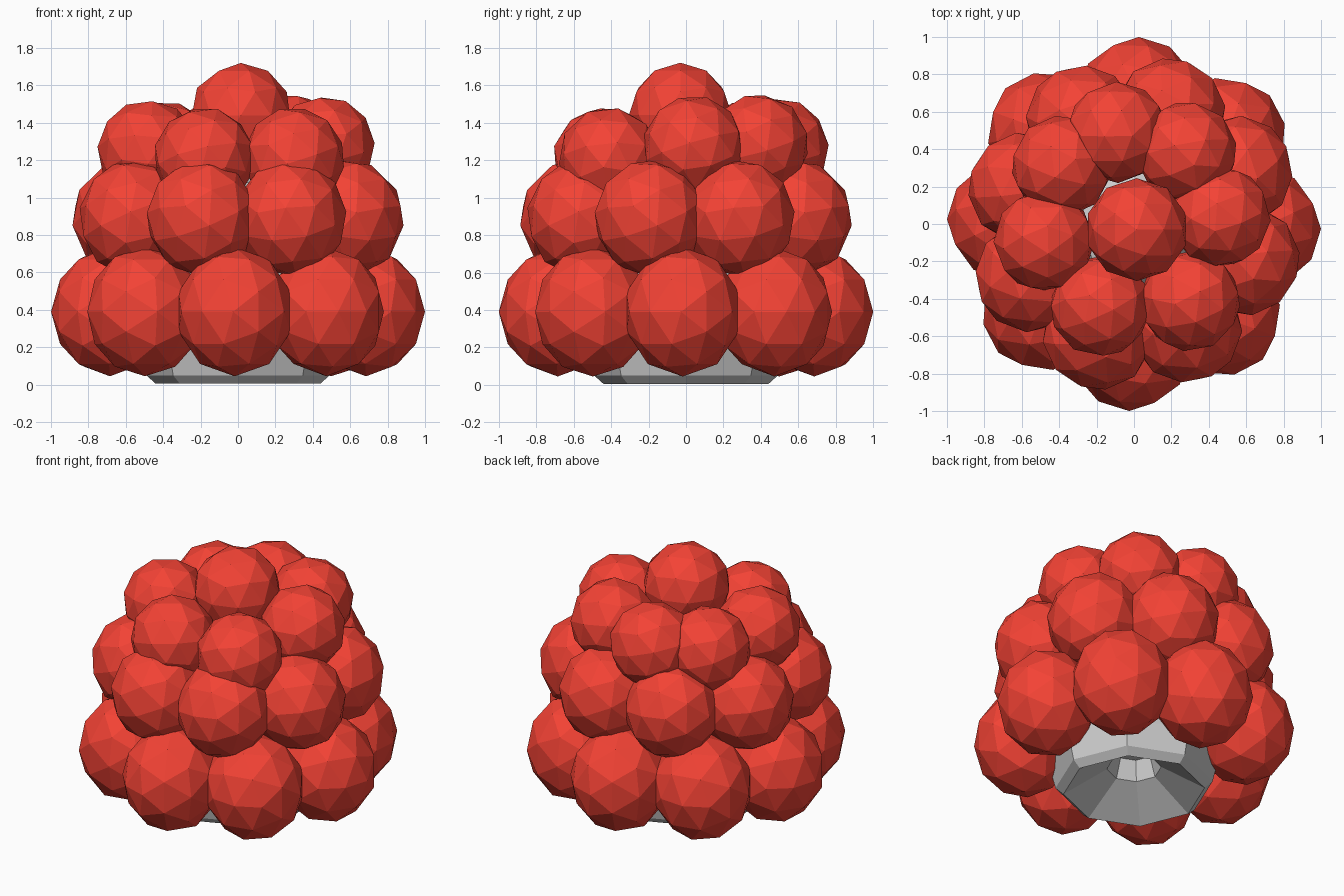
import bpy, bmesh
from math import sin, cos, pi, radians
from mathutils import Vector, Matrix

if "Cube" in bpy.data.objects:
    bpy.data.objects.remove(bpy.data.objects["Cube"])

red = bpy.data.materials.new("berry_red")
red.diffuse_color = (0.9, 0.055, 0.035, 1)
red.use_nodes = True
red.node_tree.nodes["Principled BSDF"].inputs["Base Color"].default_value = red.diffuse_color


def to_object(bm, name, mat=None):
    mesh = bpy.data.meshes.new(name)
    bm.to_mesh(mesh)
    bm.free()
    obj = bpy.data.objects.new(name, mesh)
    bpy.context.collection.objects.link(obj)
    if mat:
        mesh.materials.append(mat)
    return obj


def drupelet(name, pos, r, height, tilt):
    """Low-poly bead whose pole points away from the fruit axis, tilted up by tilt degrees."""
    out = Vector((pos[0], pos[1], 0)).normalized()
    t = radians(tilt)
    d = out * cos(t) + Vector((0, 0, sin(t)))
    bm = bmesh.new()
    bmesh.ops.create_icosphere(bm, subdivisions=2, radius=1)
    bm.transform(Matrix.Translation(pos) @ Matrix.Diagonal((r, r, height, 1))
                 @ d.to_track_quat('Z', 'Y').to_matrix().to_4x4() @ Matrix.Rotation(pi, 4, 'Z'))
    to_object(bm, name, red)


def ring(name, count, start, radius, z, r, height, tilt):
    for i in range(count):
        a = radians(start) + 2 * pi * i / count
        drupelet(f"{name}_{i + 1}", (radius * cos(a), radius * sin(a), z), r, height, tilt)


# two regular lower rings
ring("bottom_drupelet", 8, -1.5, 0.685, 0.39, 0.315, 0.345, 0)
ring("middle_drupelet", 8, -18, 0.62, 0.89, 0.30, 0.315, 12)

# uneven upper ring
upper = [(-0.48, -0.09, 1.25), (-0.385, 0.31, 1.24), (-0.09, 0.49, 1.26), (0.28, 0.385, 1.28),
         (0.46, 0.04, 1.27), (0.30, -0.41, 1.21), (-0.18, -0.44, 1.21)]
for i, p in enumerate(upper):
    drupelet(f"upper_drupelet_{i + 1}", p, 0.272, 0.275, 35)

# crown bead
drupelet("crown_drupelet", (0.015, -0.03, 1.44), 0.275, 0.28, 90)

# faceted core with a recessed underside
profile = [(0.13, 0.30), (0.17, 0.17), (0.44, 0.005), (0.49, 0.05), (0.53, 0.22),
           (0.43, 0.55), (0.40, 0.85), (0.30, 1.08), (0.12, 1.16)]
n = 8
bm = bmesh.new()
rings = [[bm.verts.new((r * cos(2 * pi * i / n), r * sin(2 * pi * i / n), z)) for i in range(n)]
         for r, z in profile]
for a, b in zip(rings, rings[1:]):
    for i in range(n):
        j = (i + 1) % n
        bm.faces.new((a[i], a[j], b[j], b[i]))
bm.faces.new(rings[0][::-1])
bm.faces.new(rings[-1])
bmesh.ops.recalc_face_normals(bm, faces=bm.faces)
to_object(bm, "core")
